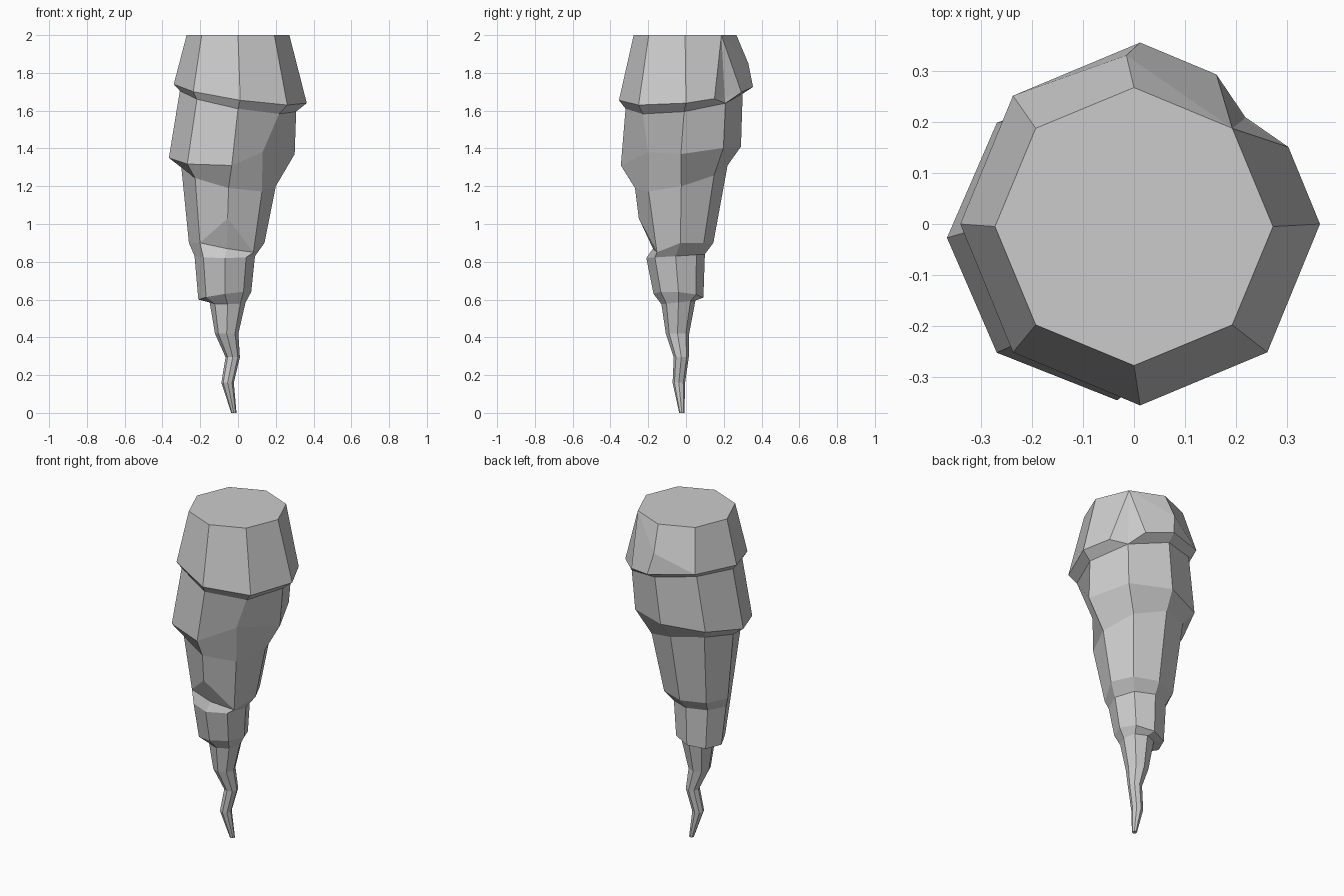
import bpy
import bmesh
from math import cos, sin, pi

default_cube = bpy.data.objects.get("Cube")
if default_cube:
    bpy.data.objects.remove(default_cube, do_unlink=True)

SIDES = 8
RIGHT, BACK_RIGHT, BACK, BACK_LEFT, LEFT, FRONT_LEFT, FRONT, FRONT_RIGHT = range(SIDES)

# Cross-sections from the top down: centre x, centre y, radius x, radius y,
# height, tilt along x, tilt along y
SECTIONS = {
    "cap": (0, -.005, .272, .272, 2, 0, 0),
    "upper_rim": (.012, 0, .352, .355, 1.69, -.05, .035),
    "upper_neck": (0, -.01, .308, .31, 1.65, -.055, .04),
    "middle_rim": (-.033, -.027, .333, .318, 1.36, .01, .05),
    "middle_neck": (-.05, -.025, .25, .245, 1.25, -.05, .06),
    "lower_waist": (-.06, -.03, .2, .175, .9, 0, 0),
    "lower_neck": (-.07, -.055, .16, .155, .83, 0, .01),
    "lower_rim": (-.07, -.04, .14, .132, .62, .02, -.01),
    "stem_top": (-.055, -.04, .095, .09, .585, 0, .01),
    "stem_bend": (-.06, -.045, .062, .062, .42, 0, 0),
    "stem_kink": (-.028, -.025, .038, .04, .295, 0, 0),
    "stem_hook": (-.055, -.038, .033, .033, .16, 0, 0),
    "tip": (-.022, -.022, .014, .014, 0, 0, 0),
}


def make_ring(bm, cx, cy, rx, ry, z, tilt_x, tilt_y):
    ring = []
    for k in range(SIDES):
        c, s = cos(2 * pi * k / SIDES), sin(2 * pi * k / SIDES)
        ring.append(bm.verts.new((cx + rx * c, cy + ry * s, z + tilt_x * c + tilt_y * s)))
    return ring


def split(bm, a, b, factor):
    """Add a vertex on the edge from a to b."""
    return bmesh.utils.edge_split(bm.edges.get((a, b)), a, factor)[1]


def connect(a, b):
    """Cut the face shared by two vertices along the line between them."""
    for face in a.link_faces:
        if face in b.link_faces:
            bmesh.utils.face_split(face, a, b)
            return


# Tapering eight-sided body
bm = bmesh.new()
rings = {name: make_ring(bm, *values) for name, values in SECTIONS.items()}
levels = list(rings.values())
for upper, lower in zip(levels, levels[1:]):
    for k in range(SIDES):
        n = (k + 1) % SIDES
        bm.faces.new((upper[k], lower[k], lower[n], upper[n]))
bm.faces.new(levels[0])
bm.faces.new(reversed(levels[-1]))

cap, rim, neck = rings["cap"], rings["upper_rim"], rings["upper_neck"]
middle, waist = rings["middle_neck"], rings["lower_waist"]

# Chipped corner on the upper rim
for side in (RIGHT, BACK):
    chip = split(bm, rim[BACK_RIGHT], rim[side], .4)
    connect(chip, cap[BACK_RIGHT])
    connect(chip, neck[BACK_RIGHT])
rim[BACK_RIGHT].co = (.215, .205, 1.67)

# Bulge at the back of the upper tier
bulge = split(bm, cap[BACK], rim[BACK], .5)
bulge.co = (-.015, .33, 1.85)
connect(bulge, rim[BACK_LEFT])
connect(bulge, cap[BACK_RIGHT])

# Dent at the front right of the middle tier
rings["middle_rim"][FRONT_RIGHT].co = (.13, -.2, 1.38)

# Notch and ledge at the front of the lower tier
notch = split(bm, middle[FRONT], waist[FRONT], .5)
notch.co = (-.055, -.25, 1.03)
for side in (FRONT_LEFT, FRONT_RIGHT):
    connect(notch, waist[side])
waist[FRONT].co = (-.06, -.175, .87)
waist[FRONT_RIGHT].co.z = .85

bmesh.ops.recalc_face_normals(bm, faces=bm.faces)
mesh = bpy.data.meshes.new("tapered_spike")
bm.to_mesh(mesh)
bm.free()
spike = bpy.data.objects.new("tapered_spike", mesh)
bpy.context.collection.objects.link(spike)

# Plain stone grey
stone = bpy.data.materials.new("stone_grey")
stone.use_nodes = True
colour = (.6, .6, .6, 1)
stone.diffuse_color = colour
stone.node_tree.nodes["Principled BSDF"].inputs["Base Color"].default_value = colour
mesh.materials.append(stone)
